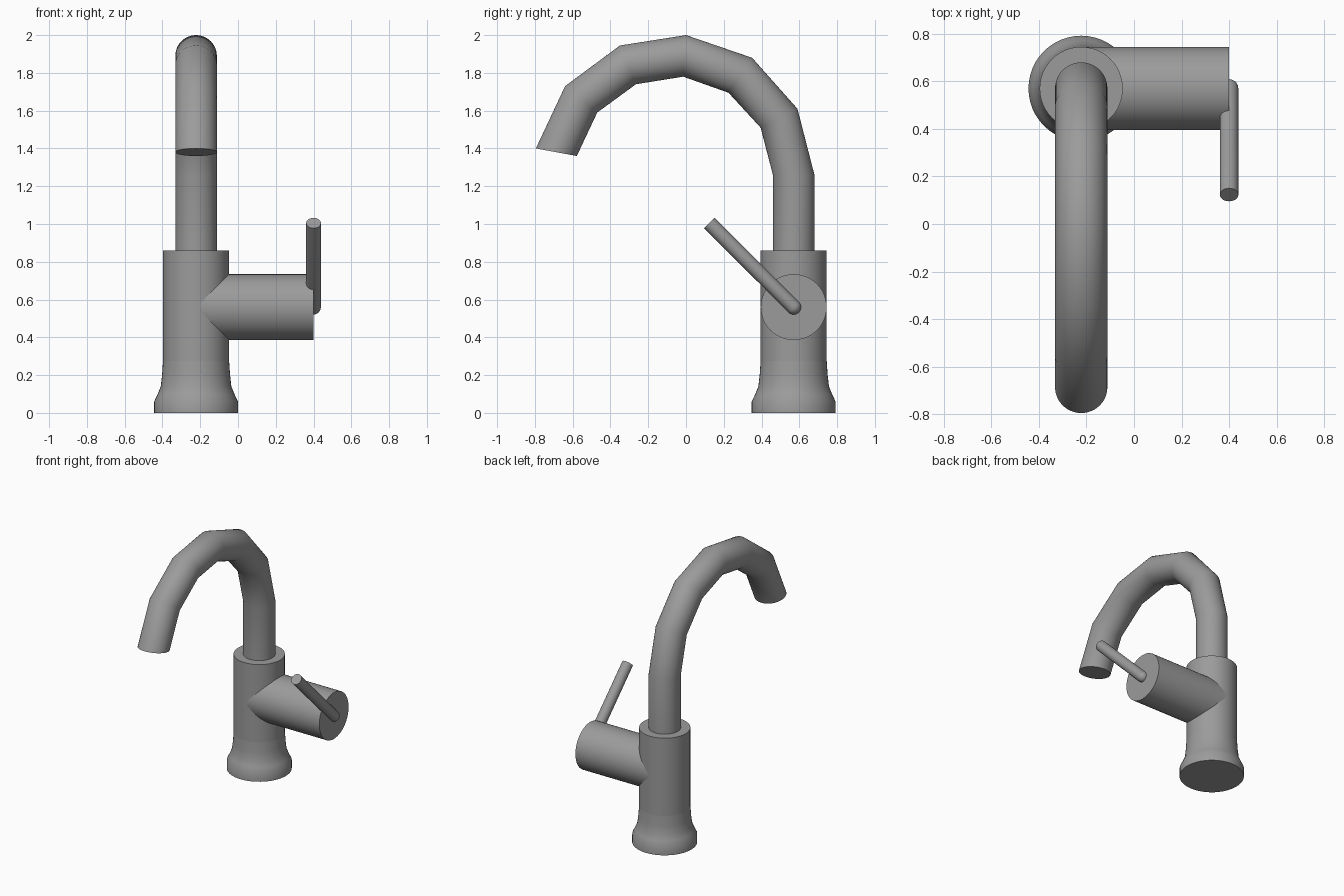
import bpy, bmesh, math
from mathutils import Vector

if "Cube" in bpy.data.objects:
    bpy.data.objects.remove(bpy.data.objects["Cube"])

AX, AY = -0.222, 0.57      # vertical axis of the tap
HZ = 0.56                  # height of the side valve

steel = bpy.data.materials.new("brushed_grey_metal")
steel.diffuse_color = (0.33, 0.33, 0.33, 1)
steel.use_nodes = True
steel.node_tree.nodes["Principled BSDF"].inputs["Base Color"].default_value = steel.diffuse_color


def loft(name, rings, sides=48, angle=40):
    """Skin a closed tube through rings given as (centre, axis_u, axis_v)."""
    bm = bmesh.new()
    loops = []
    for c, u, v in rings:
        loops.append([bm.verts.new(c + u * math.cos(t) + v * math.sin(t))
                      for t in (2 * math.pi * i / sides for i in range(sides))])
    for a, b in zip(loops, loops[1:]):
        for i in range(sides):
            j = (i + 1) % sides
            bm.faces.new((a[i], a[j], b[j], b[i]))
    bm.faces.new(loops[0])
    bm.faces.new(loops[-1])
    bmesh.ops.recalc_face_normals(bm, faces=bm.faces)
    me = bpy.data.meshes.new(name)
    bm.to_mesh(me)
    bm.free()
    me.materials.append(steel)
    for p in me.polygons:
        p.use_smooth = True
    me.set_sharp_from_angle(angle=math.radians(angle))
    ob = bpy.data.objects.new(name, me)
    bpy.context.collection.objects.link(ob)
    return ob


X, Y, Z = Vector((1, 0, 0)), Vector((0, 1, 0)), Vector((0, 0, 1))


def turned(name, profile):
    """Part turned around the tap axis from (radius, height) pairs."""
    return loft(name, [(Vector((AX, AY, z)), X * r, Y * r) for r, z in profile])


# Flared foot and straight body
turned("flared_base", [(0.222, 0), (0.222, 0.06), (0.203, 0.10), (0.187, 0.14),
                       (0.180, 0.20), (0.175, 0.275)])
turned("body", [(0.175, 0.27), (0.175, 0.86)])

# Curved spout: outer and inner (y, z) edge of each bend
bends = [((0.68, 0.84), (0.46, 0.84)), ((0.68, 1.26), (0.46, 1.26)),
         ((0.59, 1.61), (0.395, 1.51)), ((0.35, 1.88), (0.225, 1.695)),
         ((0.0, 2.0), (-0.015, 1.78)), ((-0.35, 1.945), (-0.265, 1.74)),
         ((-0.64, 1.73), (-0.47, 1.59)), ((-0.795, 1.40), (-0.578, 1.36))]
rings = []
for o, i in bends:
    o, i = Vector((AX, *o)), Vector((AX, *i))
    rings.append(((o + i) / 2, X * 0.11, (o - i) / 2))
loft("spout", rings)

# Side valve cylinder
loft("side_valve", [(Vector((x, AY, HZ)), Y * 0.1745, Z * 0.1745)
                    for x in (AX, 0.40)])

# Lever with a rounded lower end
foot, tip, r = Vector((0.40, AY, HZ)), Vector((0.40, 0.123, 1.005)), 0.039
d = (tip - foot).normalized()
side = d.cross(X)
rings = []
for k in range(7):
    a = math.radians(5 + 85 * k / 6)
    rings.append((foot - d * r * math.cos(a), X * r * math.sin(a), side * r * math.sin(a)))
rings.append((tip, X * r, side * r))
loft("lever", rings, sides=24)
